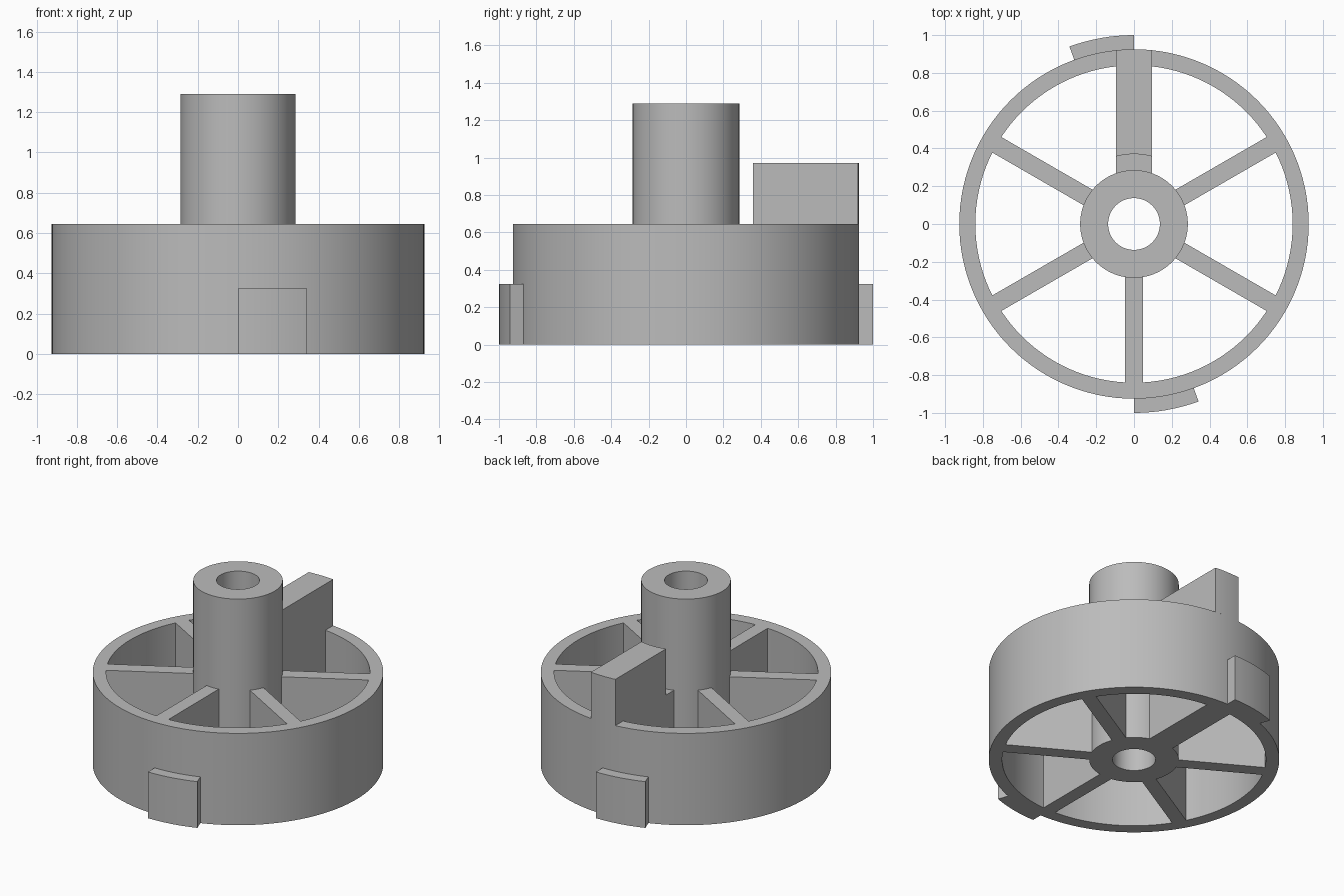
import bpy
import bmesh
from math import asin, cos, sin, pi, radians

cube = bpy.data.objects.get("Cube")
if cube:
    bpy.data.objects.remove(cube, do_unlink=True)

RIM_R, RIM_INNER = 0.925, 0.84
HUB_R, BORE_R = 0.285, 0.137
RIM_H, HUB_H = 0.645, 1.29
FIN_H, FIN_INNER = 0.97, 0.37
TAB_R, TAB_H = 1.0, 0.325
THIN, THICK = 0.0475, 0.095     # half widths of the spokes
EMBED = 0.002

grey = bpy.data.materials.new("plain_grey")
grey.use_nodes = True
grey.diffuse_color = (0.5, 0.5, 0.5, 1)
grey.node_tree.nodes["Principled BSDF"].inputs["Base Color"].default_value = (0.5, 0.5, 0.5, 1)


def finish(name, bm):
    bmesh.ops.recalc_face_normals(bm, faces=bm.faces)
    mesh = bpy.data.meshes.new(name)
    bm.to_mesh(mesh)
    bm.free()
    mesh.materials.append(grey)
    obj = bpy.data.objects.new(name, mesh)
    bpy.context.collection.objects.link(obj)
    bpy.ops.object.select_all(action="DESELECT")
    obj.select_set(True)
    bpy.context.view_layer.objects.active = obj
    bpy.ops.object.shade_smooth_by_angle(angle=radians(30))
    return obj


def tube(name, inner, outer, height):
    """Rectangle section turned around the z axis."""
    bm = bmesh.new()
    section = [bm.verts.new((r, 0, z)) for r, z in
               ((inner, 0), (outer, 0), (outer, height), (inner, height))]
    edges = [bm.edges.new((section[i], section[i - 1])) for i in range(4)]
    bmesh.ops.spin(bm, geom=section + edges, axis=(0, 0, 1), cent=(0, 0, 0),
                   angle=2 * pi, steps=120, use_merge=True)
    bmesh.ops.remove_doubles(bm, verts=bm.verts, dist=0.0001)
    return finish(name, bm)


def arc(radius, start, end, steps=8):
    angles = [start + (end - start) * i / steps for i in range(steps + 1)]
    return [(radius * cos(a), radius * sin(a)) for a in angles]


def prism(name, outline, z0, z1):
    """Flat outline raised between two heights."""
    bm = bmesh.new()
    base = bm.faces.new([bm.verts.new((x, y, z0)) for x, y in outline])
    top = bmesh.ops.extrude_face_region(bm, geom=[base], use_keep_orig=True)["geom"]
    verts = [v for v in top if isinstance(v, bmesh.types.BMVert)]
    bmesh.ops.translate(bm, verts=verts, vec=(0, 0, z1 - z0))
    return finish(name, bm)


def radial_bar(name, r0, r1, half, angle, z0, z1):
    """Straight-sided bar whose ends follow circles about the axis."""
    a0, a1 = asin(half / r0), asin(half / r1)
    outline = arc(r1, angle - a1, angle + a1) + arc(r0, angle + a0, angle - a0)
    return prism(name, outline, z0, z1)


# Rim and hub
tube("outer_rim", RIM_INNER, RIM_R, RIM_H)
tube("hub", BORE_R, HUB_R, HUB_H)

# Six spokes, the rear one wider
for i in range(6):
    degrees = 30 + 60 * i
    rear = degrees == 90
    radial_bar("rear_spoke" if rear else f"spoke_{i}", HUB_R - EMBED, RIM_INNER + EMBED,
               THICK if rear else THIN, radians(degrees), 0, RIM_H)

# Upright fin over the rear spoke
radial_bar("rear_fin", FIN_INNER, RIM_R, THICK, radians(90), RIM_H, FIN_H)

# Two curved tabs on opposite sides of the rim
for name, start in (("front_tab", -90), ("rear_tab", 90)):
    a, b = radians(start), radians(start + 20)
    prism(name, arc(TAB_R, a, b) + arc(RIM_R - EMBED, b, a), 0, TAB_H)
